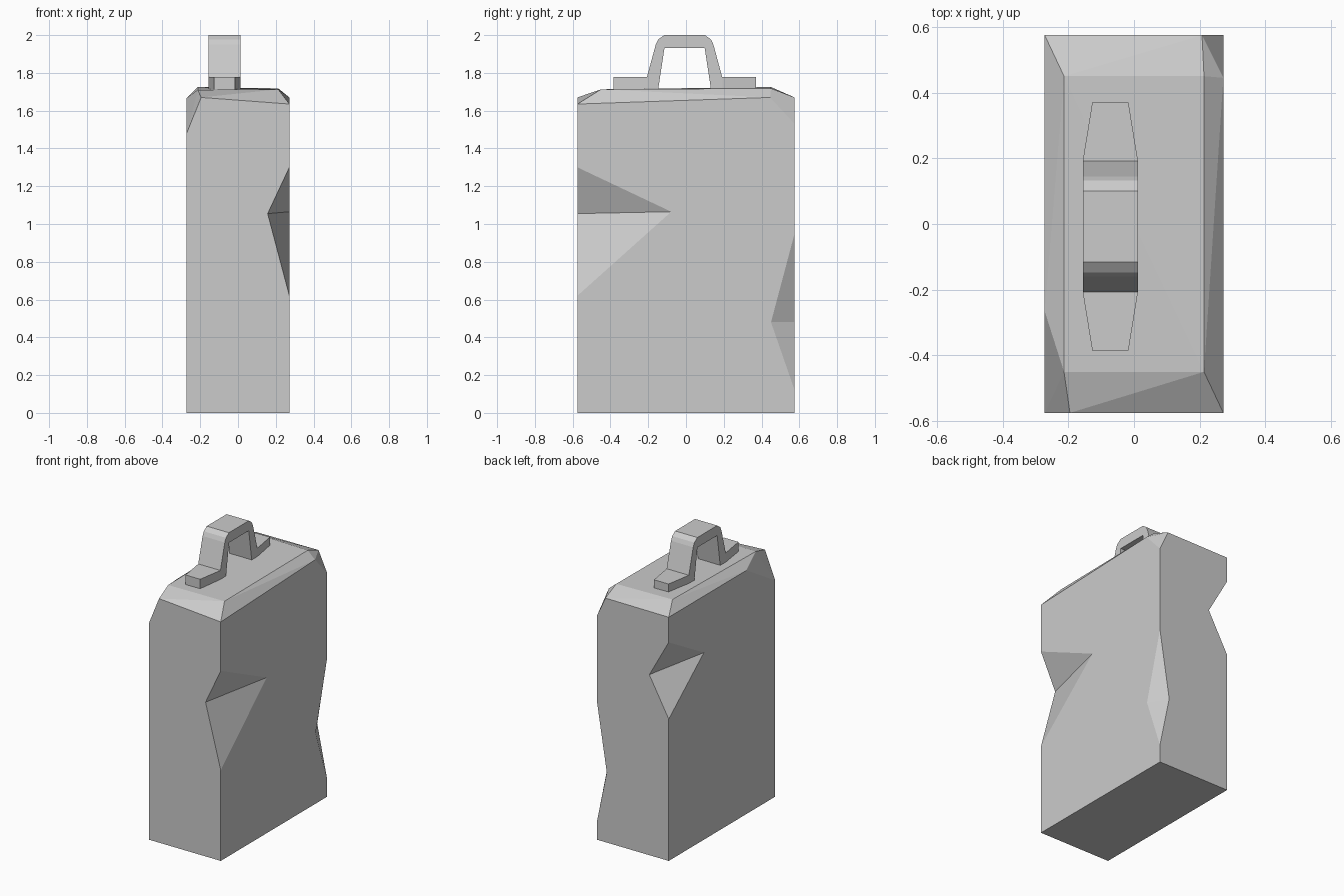
import bpy, bmesh
from mathutils import Vector

if "Cube" in bpy.data.objects:
    bpy.data.objects.remove(bpy.data.objects["Cube"])


def finish(name, bm):
    bmesh.ops.recalc_face_normals(bm, faces=bm.faces)
    me = bpy.data.meshes.new(name)
    bm.to_mesh(me)
    bm.free()
    ob = bpy.data.objects.new(name, me)
    bpy.context.collection.objects.link(ob)
    return ob


def hull(name, pts):
    bm = bmesh.new()
    vs = [bm.verts.new(p) for p in pts]
    bmesh.ops.convex_hull(bm, input=vs)
    bmesh.ops.dissolve_limit(bm, angle_limit=0.002, verts=bm.verts, edges=bm.edges)
    return finish(name, bm)


# Body: tall box with chamfered, slightly uneven top
X, Y = 0.272, 0.575
pts = [(sx * X, sy * Y, 0) for sx in (-1, 1) for sy in (-1, 1)]
pts += [(X, -Y, 1.635), (-X, Y, 1.667)]                              # plain corners
pts += [(-X, -Y, 1.48), (-0.195, -Y, 1.67), (-X, -0.265, 1.667)]     # front left chipped corner
pts += [(X, Y, 1.53), (0.207, Y, 1.67), (X, 0.445, 1.67)]            # back right chipped corner
pts += [(-0.213, -0.45, 1.71), (0.213, -0.45, 1.713),
        (-0.213, 0.45, 1.725), (0.213, 0.45, 1.718)]                 # top plateau
body = hull("can_body", pts)


# Dents: wedges cut out of three vertical corners
def dent(i, top, bottom, c, d):
    a, b, c, d = map(Vector, (top, bottom, c, d))
    mid = (c + d) / 2
    cutter = hull("dent_cutter_%d" % i, [a + (a - mid), b + (b - mid),
                                         c + (c - d), d + (d - c)])
    cutter.hide_render = True
    mod = body.modifiers.new("dent", 'BOOLEAN')
    mod.operation = 'DIFFERENCE'
    mod.solver = 'EXACT'
    mod.object = cutter
    bpy.context.view_layer.objects.active = body
    bpy.ops.object.modifier_apply(modifier=mod.name)
    bpy.data.objects.remove(cutter)


dent(1, (X, -Y, 1.30), (X, -Y, 0.62), (0.157, -Y, 1.055), (X, -0.078, 1.065))
dent(2, (X, Y, 0.95), (X, Y, 0.12), (0.197, Y, 0.48), (X, 0.45, 0.48))
dent(3, (-X, Y, 1.495), (-X, Y, 0.97), (-0.125, Y, 1.235), (-X, 0.195, 1.28))

# Handle: outer/inner stations (y, z, y, z, half width), mirrored front to back
half = [(-0.385, 1.777, -0.385, 1.708, 0.055),
        (-0.207, 1.777, -0.207, 1.708, 0.084),
        (-0.207, 1.777, -0.148, 1.708, 0.084),
        (-0.160, 1.950, -0.114, 1.932, 0.084),
        (-0.147, 1.977, -0.114, 1.932, 0.084),
        (-0.115, 2.000, -0.114, 1.932, 0.084)]
stations = half + [(-0.015 - a, b, -0.015 - c, d, w) for a, b, c, d, w in reversed(half)]
bm = bmesh.new()
cx = -0.072
rings = [[bm.verts.new(p) for p in ((cx - w, a, b), (cx + w, a, b), (cx + w, c, d), (cx - w, c, d))]
         for a, b, c, d, w in stations]
for r, s in zip(rings, rings[1:]):
    for k in range(4):
        n = (k + 1) % 4
        bm.faces.new((r[k], r[n], s[n], s[k]))
bm.faces.new(rings[0])
bm.faces.new(rings[-1])
bmesh.ops.remove_doubles(bm, verts=bm.verts, dist=0.0005)
finish("carry_handle", bm)
